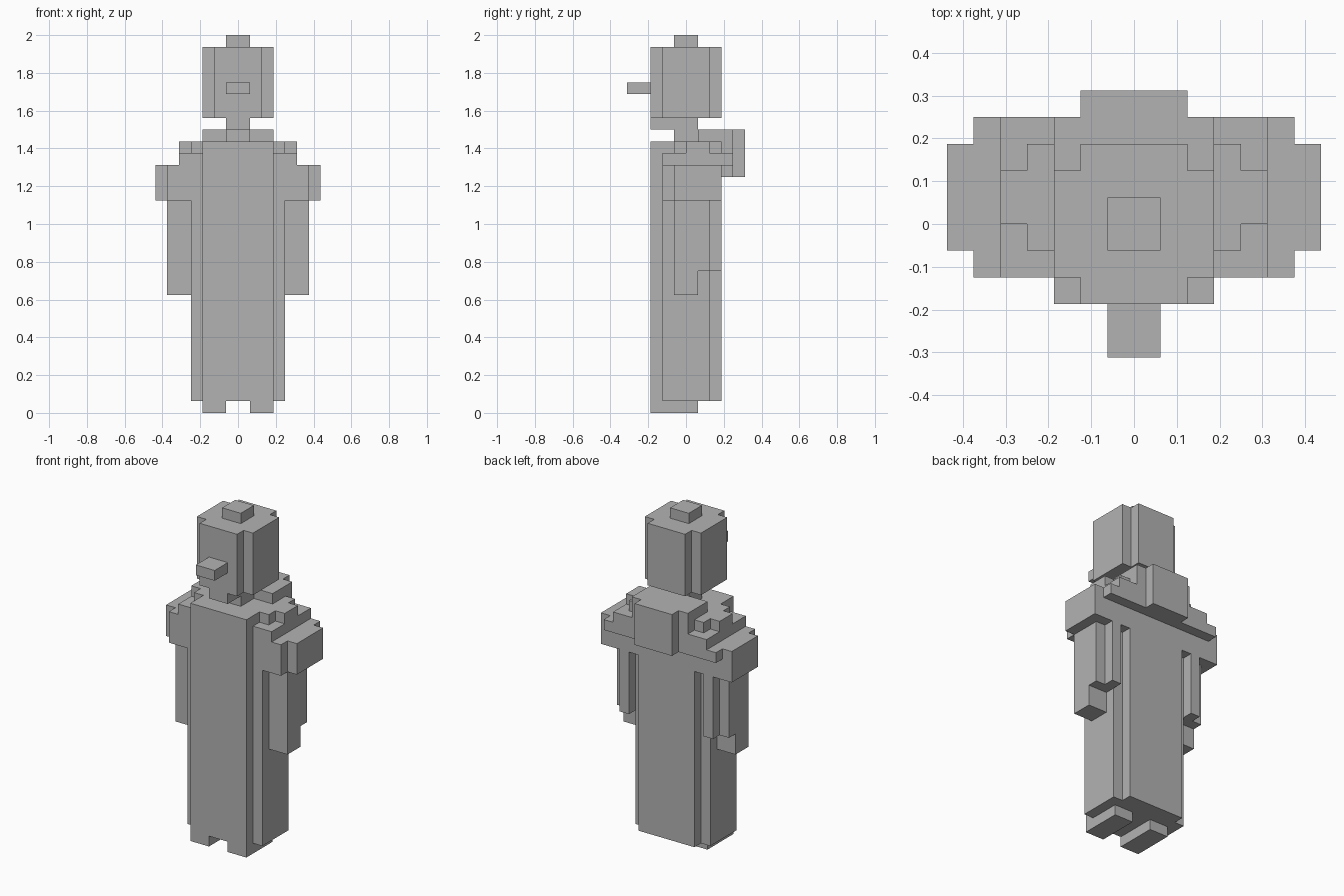
import bpy
import bmesh

cube = bpy.data.objects.get("Cube")
if cube:
    bpy.data.objects.remove(cube, do_unlink=True)

U = 1 / 16  # edge length of one block

stone = bpy.data.materials.new("plain_grey")
stone.use_nodes = True
stone.diffuse_color = (0.45, 0.45, 0.45, 1)
stone.node_tree.nodes["Principled BSDF"].inputs["Base Color"].default_value = (0.45, 0.45, 0.45, 1)


def prism(name, outline, z0, z1):
    """Extrude a closed outline, given in blocks, from z0 to z1."""
    bm = bmesh.new()
    base = bm.faces.new([bm.verts.new((x * U, y * U, z0 * U)) for x, y in outline])
    top = bmesh.ops.extrude_face_region(bm, geom=[base])["geom"]
    moved = [v for v in top if isinstance(v, bmesh.types.BMVert)]
    bmesh.ops.translate(bm, verts=moved, vec=(0, 0, (z1 - z0) * U))
    bmesh.ops.recalc_face_normals(bm, faces=bm.faces)
    mesh = bpy.data.meshes.new(name)
    bm.to_mesh(mesh)
    bm.free()
    mesh.materials.append(stone)
    obj = bpy.data.objects.new(name, mesh)
    bpy.context.collection.objects.link(obj)
    return obj


def symmetric(name, half, z0, z1):
    """Prism whose left half outline runs from front to back."""
    return prism(name, half + [(-x, y) for x, y in reversed(half)], z0, z1)


def pair(name, outline, z0, z1):
    """One prism on each side of the body."""
    for side, s in (("left", 1), ("right", -1)):
        prism(f"{side}_{name}", [(x * s, y) for x, y in outline], z0, z1)


def rect(x0, x1, y0, y1):
    return [(x0, y0), (x1, y0), (x1, y1), (x0, y1)]


front = [(3, -3)]         # flat front of the robe
hump = [(2, 4), (2, 5)]   # hood hanging behind the back

# Feet and robe
pair("foot", rect(1, 3, -3, 1), 0, 1)
symmetric("robe", front + [(3, -2), (4, -2), (4, 2), (3, 2), (3, 3)], 1, 18)

# Shoulders, stacked in stepped layers
symmetric("shoulder_base", front + [(3, -2), (6, -2), (6, -1), (7, -1), (7, 3)], 18, 20)
symmetric("shoulder_cape", front + [(3, -2), (6, -2), (6, -1), (7, -1), (7, 3),
                                    (6, 3), (6, 4)] + hump, 20, 21)
symmetric("shoulder_step", front + [(3, -2), (5, -2), (5, 4)] + hump, 21, 22)
symmetric("shoulder_top", front + [(3, -1), (4, -1), (4, 0), (5, 0), (5, 2), (4, 2),
                                   (4, 3), (3, 3), (3, 4)] + hump, 22, 23)
symmetric("hood", [(3, 1), (3, 4)] + hump, 23, 24)

# Sleeves and hands
pair("sleeve", [(4, -1), (6, -1), (6, 2), (5, 2), (5, 3), (4, 3)], 12, 18)
pair("hand", rect(4, 6, -1, 1), 10, 12)

# Neck, head, nose and top knot
prism("neck", rect(-1, 1, -1, 1), 23, 24)
prism("chin", rect(-1, 1, -3, 1), 24, 25)
symmetric("head", [(2, -3), (2, -2), (3, -2), (3, 2), (2, 2), (2, 3)], 25, 31)
prism("nose", rect(-1, 1, -5, -3), 27, 28)
prism("top_knot", rect(-1, 1, -1, 1), 31, 32)
